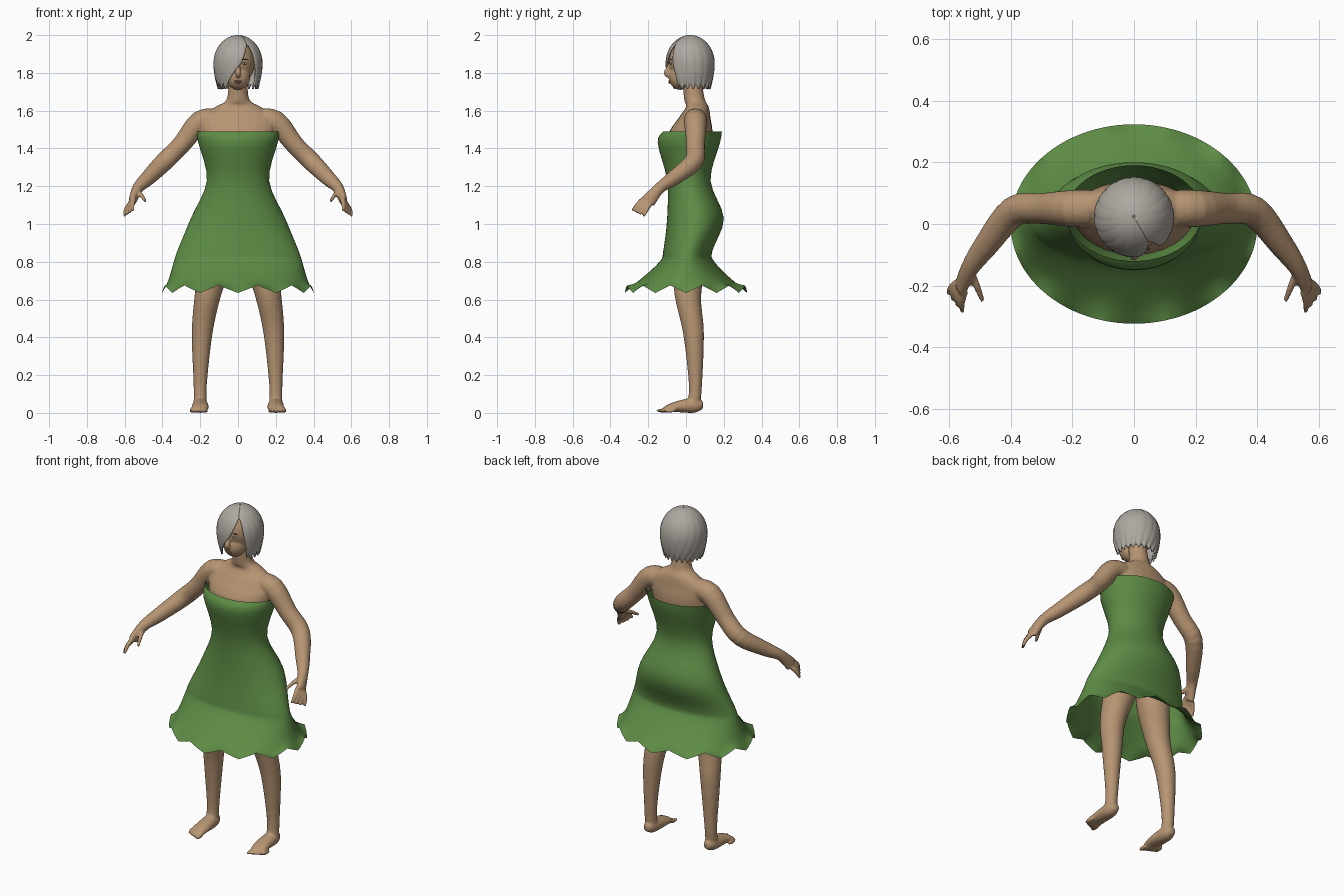
import bpy
import bmesh
from math import sin, cos, pi, radians, sqrt
from mathutils import Vector, Matrix

default_cube = bpy.data.objects.get("Cube")
if default_cube:
    bpy.data.objects.remove(default_cube)


def material(name, colour):
    mat = bpy.data.materials.new(name)
    mat.use_nodes = True
    mat.diffuse_color = (*colour, 1)
    shader = next(node for node in mat.node_tree.nodes if node.type == 'BSDF_PRINCIPLED')
    shader.inputs["Base Color"].default_value = (*colour, 1)
    return mat


skin = material("skin", (0.47, 0.3, 0.17))
green = material("green cloth", (0.11, 0.26, 0.06))
grey = material("grey hair", (0.42, 0.39, 0.35))
lip_colour = material("lip", (0.34, 0.17, 0.11))
eye_white = material("eye white", (0.55, 0.52, 0.47))
dark_brown = material("dark brown", (0.06, 0.04, 0.03))


def resample(keys, steps=4):
    """Smooth curve through a list of key tuples."""
    curve = []
    last = len(keys) - 1
    for i in range(last):
        before, start, end, after = (keys[max(0, min(last, i + k))] for k in (-1, 0, 1, 2))
        for step in range(steps):
            t = step / steps
            ease, grow, brake = t * t * (3 - 2 * t), t * (1 - t) ** 2 / 2, t * t * (t - 1) / 2
            curve.append([b + (c - b) * ease + (c - a) * grow + (d - b) * brake
                          for a, b, c, d in zip(before, start, end, after)])
    return curve + [list(keys[last])]


def loft(bm, keys, flat=False, sides=24, cap=True):
    """Sweep rings given as x, y, z and one or two radii."""
    path = resample(keys)
    rings = []
    for i, key in enumerate(path):
        centre = Vector(key[:3])
        across, up = Vector((1, 0, 0)), Vector((0, 1, 0))
        if not flat:
            behind, ahead = path[max(i - 1, 0)], path[min(i + 1, len(path) - 1)]
            tangent = (Vector(ahead[:3]) - Vector(behind[:3])).normalized()
            across = (across - tangent * across.dot(tangent)).normalized()
            up = tangent.cross(across)
        ring = []
        for k in range(sides):
            angle = 2 * pi * k / sides
            ring.append(bm.verts.new(centre + across * key[3] * sin(angle) - up * key[-1] * cos(angle)))
        rings.append(ring)
    for lower, upper in zip(rings, rings[1:]):
        for k in range(sides):
            n = (k + 1) % sides
            bm.faces.new((lower[k], lower[n], upper[n], upper[k]))
    if cap:
        bm.faces.new(rings[0])
        bm.faces.new(rings[-1])
    return rings


def stack(bm, levels, **options):
    """Level ellipses given as height, half width, front and back."""
    keys = [(0, (front + back) / 2, z, half, (back - front) / 2) for z, half, front, back in levels]
    return loft(bm, keys, flat=True, **options)


def ellipsoid(bm, centre, size):
    placement = Matrix.Translation(centre) @ Matrix.Diagonal((*size, 1))
    bmesh.ops.create_uvsphere(bm, u_segments=24, v_segments=16, radius=1, matrix=placement)


def flip(keys, side):
    return [(key[0] * side, *key[1:]) for key in keys]


def finish(name, bm, mat):
    bmesh.ops.recalc_face_normals(bm, faces=bm.faces)
    for face in bm.faces:
        face.smooth = True
    mesh = bpy.data.meshes.new(name)
    bm.to_mesh(mesh)
    bm.free()
    mesh.materials.append(mat)
    obj = bpy.data.objects.new(name, mesh)
    bpy.context.collection.objects.link(obj)
    return obj


def fuse(obj, voxel):
    """Merge overlapping volumes into one soft surface."""
    remesh = obj.modifiers.new("fuse", 'REMESH')
    remesh.mode = 'VOXEL'
    remesh.voxel_size = voxel
    remesh.use_smooth_shade = True
    soften = obj.modifiers.new("soften", 'SMOOTH')
    soften.iterations = 4


def pellet(name, centre, size, mat):
    bm = bmesh.new()
    ellipsoid(bm, centre, size)
    finish(name, bm, mat)


# Torso with neck
bm = bmesh.new()
stack(bm, [(0.9, 0.15, -0.06, 0.12), (1.23, 0.14, -0.08, 0.1), (1.45, 0.19, -0.1, 0.14),
           (1.56, 0.2, -0.04, 0.13), (1.62, 0.12, 0, 0.12), (1.66, 0.06, -0.01, 0.1),
           (1.77, 0.05, -0.02, 0.08)])

# Limbs, mirrored
arm = [(0.1, 0.05, 1.55, 0.06), (0.2, 0.05, 1.54, 0.06), (0.3, 0.05, 1.42, 0.05), (0.39, 0.04, 1.33, 0.05),
       (0.48, -0.07, 1.24, 0.04), (0.53, -0.14, 1.19, 0.03), (0.56, -0.2, 1.12, 0.02, 0.04)]
arm = [(*key[:4], key[-1]) for key in arm]
thumb = [(0.53, -0.15, 1.17, 0.013), (0.51, -0.2, 1.15, 0.012), (0.49, -0.25, 1.12, 0.008)]
leg = [(0.1, 0.03, 0.95, 0.09), (0.12, 0.02, 0.8, 0.09), (0.16, 0.01, 0.62, 0.07),
       (0.19, 0.04, 0.42, 0.055), (0.2, 0.05, 0.15, 0.035), (0.2, 0.04, 0.04, 0.035)]
foot = [(0.2, 0.09, 0.04, 0.02, 0.02), (0.2, 0.04, 0.04, 0.04, 0.04),
        (0.2, -0.07, 0.03, 0.045, 0.025), (0.21, -0.12, 0.015, 0.045, 0.01)]
for side in (1, -1):
    loft(bm, flip(arm, side))
    loft(bm, flip(thumb, side), sides=12)
    for i in range(4):
        knuckle = Vector((0.55, -0.22, 1.135)) + i * Vector((0.008, 0.01, -0.01))
        tip = Vector((0.556, -0.285, 1.07)) + i * Vector((0.015, 0.02, -0.01))
        middle = knuckle.lerp(tip, 0.5) + Vector((0.005, 0, 0.005))
        finger = [(*knuckle, 0.013), (*middle, 0.012), (*tip, 0.008)]
        loft(bm, flip(finger, side), sides=12)
    loft(bm, flip(leg, side), flat=True)
    loft(bm, flip(foot, side))
    for i in range(5):
        ellipsoid(bm, (side * (0.17 + 0.019 * i), 0.01 * i - 0.125, 0.012), (0.011, 0.034, 0.011))
fuse(finish("body", bm, skin), 0.0065)

# Head: skull, jaw and nose
bm = bmesh.new()
ellipsoid(bm, (0, 0.02, 1.86), (0.09, 0.11, 0.12))
ellipsoid(bm, (0, -0.03, 1.78), (0.065, 0.062, 0.07))
loft(bm, [(0, -0.08, 1.86, 0.008), (0, -0.09, 1.83, 0.011), (0, -0.103, 1.8, 0.015), (0, -0.09, 1.78, 0.01)])
fuse(finish("head", bm, skin), 0.0045)

# Face details
for side, label in ((1, "left"), (-1, "right")):
    x = 0.034 * side
    pellet(label + "_eye", (x, -0.08, 1.85), (0.014, 0.006, 0.006), eye_white)
    pellet(label + "_iris", (x, -0.084, 1.85), (0.005, 0.003, 0.005), dark_brown)
    pellet(label + "_brow", (x, -0.08, 1.87), (0.018, 0.005, 0.003), dark_brown)
pellet("upper_lip", (0, -0.088, 1.757), (0.02, 0.006, 0.004), lip_colour)
pellet("lower_lip", (0, -0.087, 1.749), (0.018, 0.007, 0.005), lip_colour)

# Hair: dome and bob, parted on the left, with a swept fringe
bm = bmesh.new()
columns, levels, rows = 96, 32, []
for level in range(levels + 1):
    depth = max(0.02, 2 * level / levels)
    hang = max(0, depth - 1)
    dome = min(depth, 1) * pi / 2
    radius = 0.13 * sin(dome) * (1 - 0.17 * hang ** 2)
    height = 1.85 + 0.15 * cos(dome) - 0.125 * hang
    opening = max(0, depth - 0.5)
    fringe = 30 - 45 * opening
    cheek = 30 + 25 * sqrt(opening / 1.5)
    row = []
    for k in range(columns + 1):
        angle = radians(cheek + (fringe + 360 - cheek) * k / columns)
        reach = radius * (0.985 if k % 6 == 0 else 1)
        jag = 0.012 * sin(k * 1.1) * hang ** 3
        row.append(bm.verts.new((reach * sin(angle), 0.022 - reach * cos(angle), height + jag)))
    rows.append(row)
for upper, lower in zip(rows, rows[1:]):
    for k in range(columns):
        bm.faces.new((upper[k], lower[k], lower[k + 1], upper[k + 1]))
shell = finish("hair", bm, grey).modifiers.new("thickness", 'SOLIDIFY')
shell.thickness = 0.01

# Strapless dress with a zigzag hem
bm = bmesh.new()
rings = stack(bm, [(1.49, 0.22, -0.12, 0.19), (1.43, 0.21, -0.15, 0.18), (1.23, 0.165, -0.1, 0.13),
                   (1.03, 0.25, -0.1, 0.2), (0.86, 0.32, -0.12, 0.14), (0.8, 0.34, -0.14, 0.15),
                   (0.7, 0.37, -0.25, 0.25), (0.655, 0.4, -0.323, 0.323)], sides=96, cap=False)
for step, ring in enumerate(rings[-4:], 1):
    for k, vert in enumerate(ring):
        wave = 1 - abs(k % 8 - 4) / 2
        vert.co.z += 0.005 * step * wave
finish("dress", bm, green)
